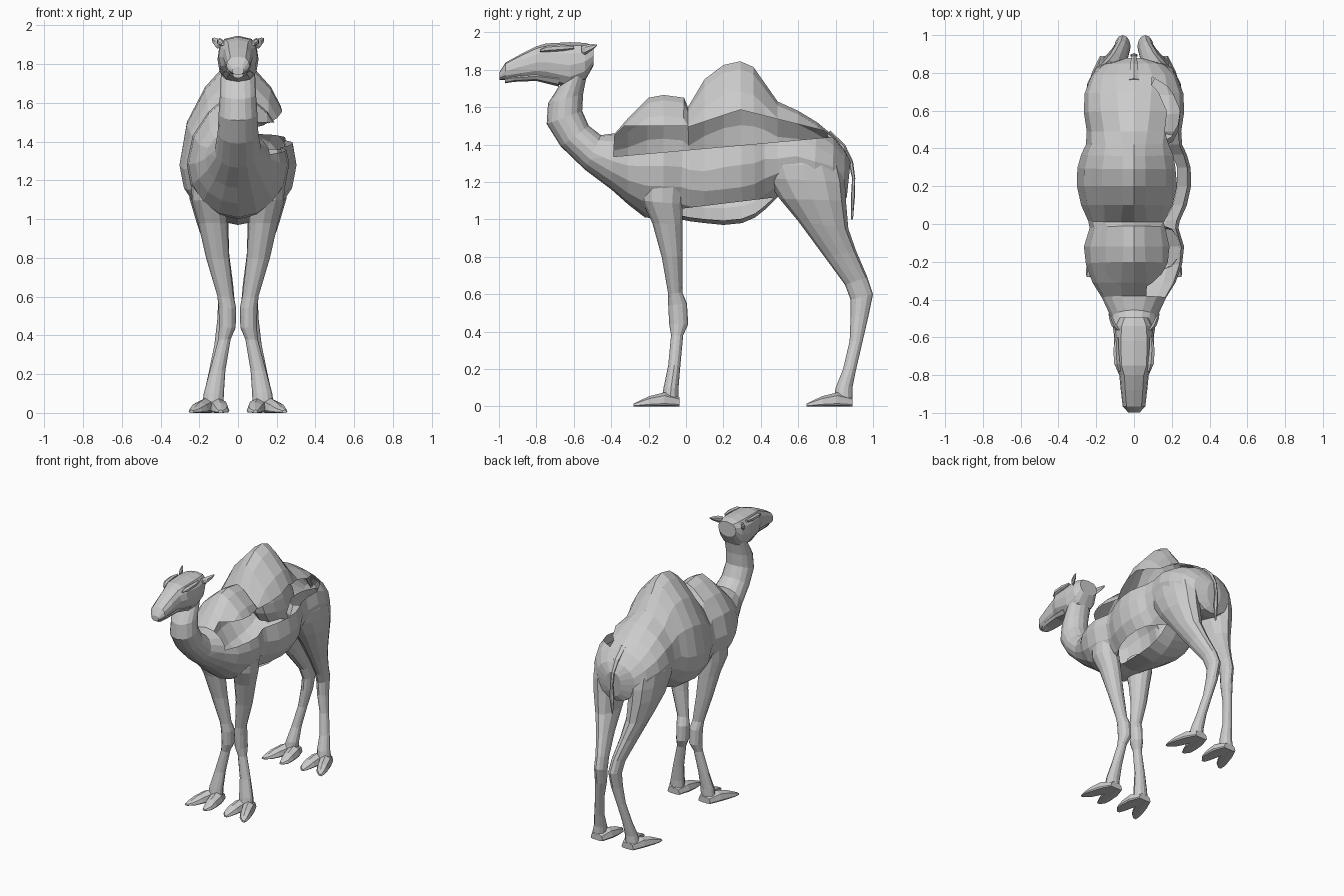
import bpy, bmesh, math
from mathutils import Vector


def section(y0, z0, y1, z1, w, m=.5, k=1, kb=1, cx=0, n=16):
    """Ring round the axis (y0,z0)->(y1,z1); w = half width, m = widest point, k/kb = fullness of far/near half."""
    p0, p1 = Vector((cx, y0, z0)), Vector((cx, y1, z1))
    mid = p0.lerp(p1, m)
    ring = []
    for j in range(n):
        a = 2 * math.pi * j / n
        c, s = -math.cos(a), math.sin(a)
        p = mid + ((p1 - mid) if c > 0 else (mid - p0)) * c
        x = math.copysign(w * abs(s) ** (k if c > 0 else kb), s) if abs(s) > 1e-6 else 0
        ring.append(p + Vector((x, 0, 0)))
    return ring


def loft(name, rings, mirror=False, cut=None, caps=True):
    bm = bmesh.new()
    vs = [[bm.verts.new(p) for p in r] for r in rings]
    n = len(vs[0])
    for a, b in zip(vs, vs[1:]):
        for j in range(n):
            bm.faces.new((a[j], a[(j + 1) % n], b[(j + 1) % n], b[j]))
    if caps:
        bm.faces.new(vs[0])
        bm.faces.new(vs[-1][::-1])
    bmesh.ops.recalc_face_normals(bm, faces=bm.faces)
    if cut:
        cut(bm)
    me = bpy.data.meshes.new(name)
    bm.to_mesh(me)
    bm.free()
    ob = bpy.data.objects.new(name, me)
    bpy.context.collection.objects.link(ob)
    if mirror:
        ob.modifiers.new("Mirror", 'MIRROR').use_clip = False
    return ob


# Body: neck rings (back y,z / throat y,z / half width), then torso rings
neck = [
    (-.525, 1.80, -.68, 1.71, .088),
    (-.55, 1.67, -.738, 1.62, .093), (-.555, 1.58, -.745, 1.51, .10),
    (-.52, 1.50, -.67, 1.39, .105), (-.455, 1.45, -.54, 1.265, .12),
]
# top y, top z, bottom y, bottom z, half width, widest fraction, upper narrowing
torso = [
    (-.38, 1.46, -.40, 1.16, .17, .5, 1), (-.31, 1.54, -.31, 1.08, .22, .45, 1.2),
    (-.20, 1.65, -.22, 1.01, .255, .43, 1.5), (-.12, 1.665, -.12, 1.0, .265, .43, 1.6),
    (-.01, 1.65, -.03, 1.0, .235, .43, 1.5), (.01, 1.60, .02, .99, .242, .45, 1.3),
    (.10, 1.75, .10, .98, .28, .36, 1.65), (.20, 1.825, .20, .97, .302, .36, 1.65),
    (.29, 1.845, .30, .98, .30, .36, 1.65), (.36, 1.815, .37, 1.01, .28, .36, 1.65),
    (.42, 1.73, .42, 1.05, .255, .4, 1.5), (.49, 1.63, .49, 1.12, .25, .4, 1.3),
    (.60, 1.58, .58, 1.14, .265, .45, 1.2), (.70, 1.52, .68, 1.10, .262, .5, 1.1),
    (.79, 1.445, .78, 1.08, .225, .55, .9), (.85, 1.37, .84, 1.08, .16, .55, .8),
    (.88, 1.31, .86, 1.12, .06, .55, .8),
]


# Open bands along the right flank and belly
def low(y): return 1.37 + .09 * y
def belly(y): return 1.06 + .12 * y
def high(y): return 1.50 if y < .01 else 1.49 + .33 * y if y < .29 else 1.586 - .25 * (y - .29)


def open_flank(bm):
    def slice_at(f, y0, y1, slope):
        geom = [g for g in bm.faces if y0 < g.calc_center_median().y < y1]
        es, vs = {e for g in geom for e in g.edges}, {v for g in geom for v in g.verts}
        y = (y0 + y1) / 2
        bmesh.ops.bisect_plane(bm, geom=geom + list(es) + list(vs), plane_co=(0, y, f(y)),
                               plane_no=Vector((0, -slope, 1)).normalized())
    slice_at(low, -.5, .9, .09)
    slice_at(belly, -.1, .6, .12)
    slice_at(high, -.5, .012, 0)
    slice_at(high, .012, .29, .33)
    slice_at(high, .29, .9, -.25)
    gone = []
    for f in bm.faces:
        x, y, z = f.calc_center_median()
        if x > .09 and ((-.36 < y < .8 and low(y) < z < high(y)) or (-.06 < y < .54 and z < belly(y))):
            gone.append(f)
    bmesh.ops.delete(bm, geom=gone, context='FACES')


body = [section(yb, zb, yt, zt, w) for yt, zt, yb, zb, w in neck]
body += [section(yb, zb, yt, zt, w, m, k) for yt, zt, yb, zb, w, m, k in torso]
loft("body", body, cut=open_flank)

# Head: y, bottom, top, half width
head = [
    (-.998, 1.745, 1.785, .03), (-.965, 1.745, 1.838, .06), (-.88, 1.748, 1.885, .07),
    (-.80, 1.75, 1.925, .078), (-.75, 1.74, 1.94, .10), (-.62, 1.70, 1.947, .106),
    (-.54, 1.74, 1.943, .098), (-.495, 1.82, 1.93, .075),
]
loft("head", [section(y, b, y, t, w, .5, .6, .75, n=12) for y, b, t, w in head])
jaw = [(-.968, 1.727, 1.77, .028), (-.92, 1.735, 1.78, .05), (-.80, 1.74, 1.79, .06), (-.68, 1.71, 1.79, .08)]
loft("lower_jaw", [section(y, b, y, t, w, .5, .6, .7, n=8) for y, b, t, w in jaw])

# Brow ridges and ears: y, bottom, top, x centre, half width
brow = [(-.78, 1.895, 1.91, .078, .008), (-.74, 1.895, 1.93, .09, .018), (-.66, 1.90, 1.935, .095, .016), (-.60, 1.91, 1.93, .09, .008)]
loft("brow", [section(y, b, y, t, w, cx=x, n=6) for y, b, t, x, w in brow], mirror=True)
ear = [(-.56, 1.89, 1.925, .085, .012), (-.54, 1.88, 1.932, .105, .015), (-.50, 1.905, 1.937, .122, .012), (-.475, 1.928, 1.935, .132, .003)]
loft("ear", [section(y, b, y, t, w, cx=x, n=6) for y, b, t, x, w in ear], mirror=True)

# Legs: front y,z / back y,z / x centre / half width
front_leg = [
    (-.24, 1.20, -.01, 1.18, .16, .08), (-.235, 1.10, -.02, 1.08, .15, .088),
    (-.18, .98, -.02, .97, .13, .075), (-.13, .80, -.02, .80, .105, .06),
    (-.095, .60, -.02, .61, .065, .042), (-.095, .54, .005, .55, .055, .045),
    (-.09, .44, .012, .44, .055, .043), (-.08, .38, -.015, .38, .07, .032),
    (-.095, .22, -.03, .22, .105, .04), (-.12, .10, -.04, .10, .125, .052),
    (-.13, .04, -.04, .03, .13, .055),
]
rear_leg = [
    (.44, 1.36, .79, 1.35, .155, .09), (.41, 1.29, .83, 1.29, .155, .105),
    (.43, 1.22, .85, 1.20, .15, .112), (.50, 1.11, .855, 1.10, .145, .105),
    (.60, .99, .868, .95, .13, .08), (.74, .80, .91, .83, .10, .055),
    (.85, .65, .97, .69, .068, .042), (.88, .57, 1.0, .60, .06, .042),
    (.88, .48, .975, .48, .067, .04), (.875, .35, .945, .35, .09, .032),
    (.84, .20, .91, .20, .118, .035), (.80, .10, .89, .10, .13, .045),
    (.79, .04, .89, .03, .14, .05),
]
for name, rows in (("front_leg", front_leg), ("rear_leg", rear_leg)):
    loft(name, [section(yf, zf, yb, zb, w, cx=x, n=12) for yf, zf, yb, zb, x, w in rows], mirror=True, caps=False)

# Two splayed toes per foot: distance from heel, height, half width
toe = [(0, .05, .035), (.08, .075, .05), (.16, .055, .045), (.21, .032, .035), (.245, .015, .012)]
sides = (("inner", (.115, .10, .09, .085, .09)), ("outer", (.145, .17, .20, .22, .24)))
for foot, heel in (("front", -.035), ("rear", .89)):
    for side, xs in sides:
        loft(f"{foot}_{side}_toe",
             [section(heel - d, 0, heel - d, h, w, .2, .8, .3, cx=x, n=8) for (d, h, w), x in zip(toe, xs)],
             mirror=True)

# Tail: inner/lower y,z, outer/upper y,z, half width
tail = [
    (.75, 1.44, .77, 1.475, .03), (.83, 1.36, .85, 1.40, .024), (.872, 1.29, .893, 1.31, .014),
    (.888, 1.22, .905, 1.22, .012), (.882, 1.12, .903, 1.12, .02), (.883, 1.0, .893, 1.0, .005),
]
loft("tail", [section(y0, z0, y1, z1, w, n=6) for y0, z0, y1, z1, w in tail])
